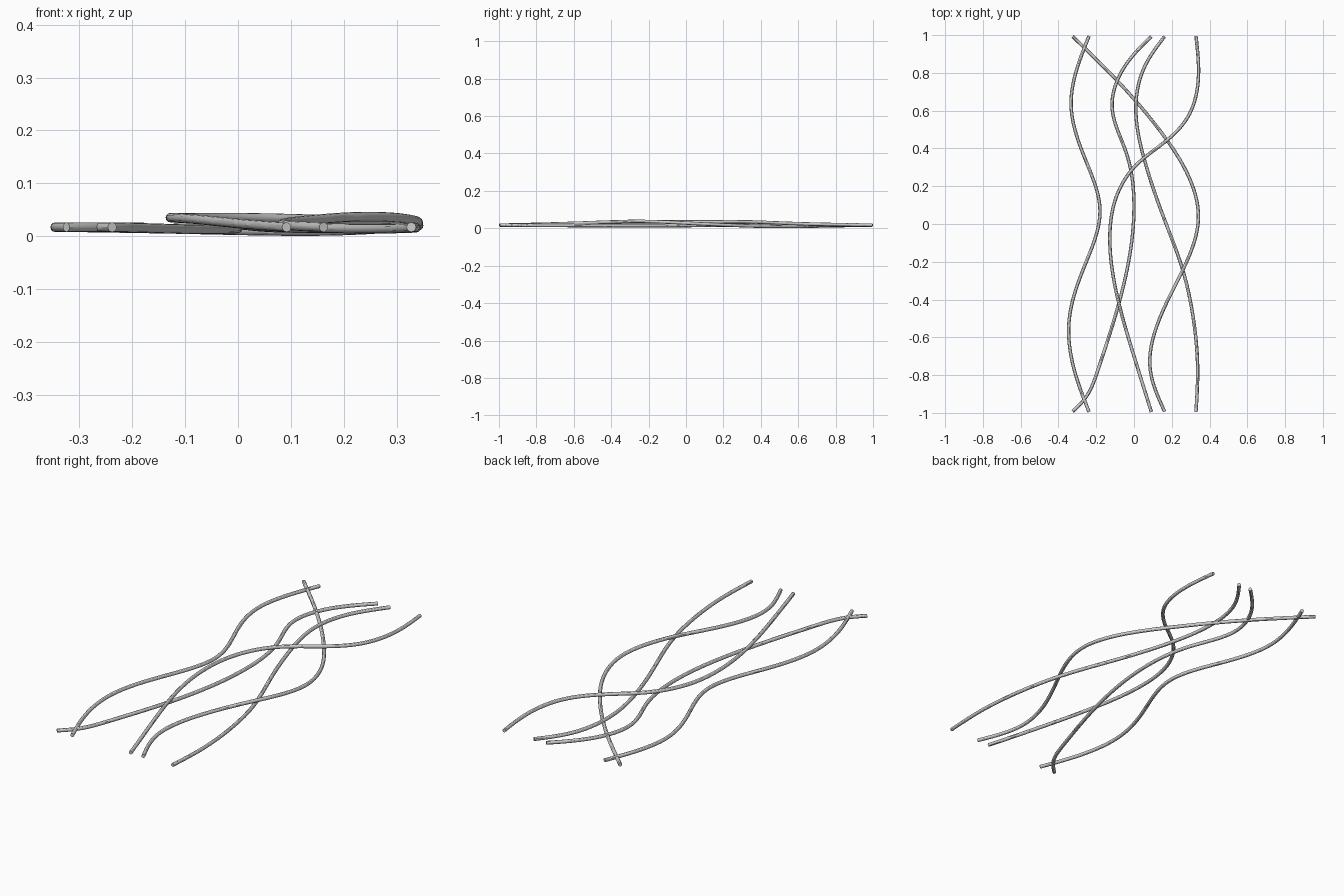
import bpy
from mathutils import Vector

if "Cube" in bpy.data.objects:
    bpy.data.objects.remove(bpy.data.objects["Cube"])

RADIUS = 0.009


def smooth_tangents(p, h):
    """Tangents of a natural, curvature-continuous spline through the points."""
    n = len(p)
    s = [(p[i + 1] - p[i]) / h[i] for i in range(n - 1)]
    m = [s[min(i, n - 2)].copy() for i in range(n)]
    for _ in range(40):
        m[0] = (3 * s[0] - m[1]) / 2
        for i in range(1, n - 1):
            a, b = h[i - 1], h[i]
            m[i] = (3 * (b * s[i - 1] + a * s[i]) - b * m[i - 1] - a * m[i + 1]) / (2 * (a + b))
        m[-1] = (3 * s[-1] - m[-2]) / 2
    return m


def strand(name, pts):
    """Round rod swept along a smooth path, with flat capped ends."""
    p = [Vector(c) for c in pts]
    h = [(b - a).length for a, b in zip(p, p[1:])]
    m = smooth_tangents(p, h)
    cu = bpy.data.curves.new(name, 'CURVE')
    cu.dimensions = '3D'
    cu.bevel_depth = RADIUS
    cu.bevel_resolution = 4
    cu.resolution_u = 14
    cu.use_fill_caps = True
    sp = cu.splines.new('BEZIER')
    sp.bezier_points.add(len(p) - 1)
    for i, bp in enumerate(sp.bezier_points):
        bp.handle_left_type = bp.handle_right_type = 'FREE'
        bp.co = p[i]
        bp.handle_left = p[i] - m[i] * h[max(i - 1, 0)] / 3
        bp.handle_right = p[i] + m[i] * h[min(i, len(h) - 1)] / 3
    ob = bpy.data.objects.new(name, cu)
    bpy.context.collection.objects.link(ob)
    bpy.ops.object.select_all(action='DESELECT')
    ob.select_set(True)
    bpy.context.view_layer.objects.active = ob
    bpy.ops.object.convert(target='MESH')
    bpy.ops.object.shade_smooth_by_angle()


Z = 0.017  # resting height of the strand ends

# flat wavy strand on the left
strand("left_strand", [
    (-0.238, 0.995, Z), (-0.333, 0.63, Z), (-0.265, 0.36, Z), (-0.18, 0.07, Z),
    (-0.265, -0.23, Z), (-0.345, -0.53, Z), (-0.317, -0.77, Z), (-0.238, -0.995, Z)])

# long diagonal strand: dips under, then rises over
strand("diagonal_strand", [
    (-0.325, 0.993, Z), (-0.09, 0.76, 0.013), (0.17, 0.45, 0.010),
    (0.29, 0.25, 0.016), (0.341, 0.04, 0.026), (0.26, -0.24, 0.037),
    (0.14, -0.49, 0.031), (0.085, -0.76, 0.022), (0.162, -0.993, Z)])

# inner strand running to the lower left
strand("inner_strand", [
    (0.092, 0.993, Z), (-0.058, 0.82, Z), (-0.116, 0.62, Z), (-0.042, 0.38, 0.016),
    (0.0, 0.1, 0.015), (-0.08, -0.42, 0.013), (-0.19, -0.77, 0.016),
    (-0.257, -0.92, Z), (-0.325, -0.993, Z)])

# inner strand running to the lower right
strand("right_inner_strand", [
    (0.162, 0.993, Z), (0.055, 0.83, Z), (0.01, 0.63, 0.021), (0.055, 0.34, 0.017),
    (0.155, 0.04, 0.015), (0.26, -0.25, 0.014), (0.317, -0.52, 0.015),
    (0.337, -0.77, 0.016), (0.328, -0.995, Z)])

# top strand, lying over the others
strand("over_strand", [
    (0.328, 0.995, Z), (0.34, 0.76, 0.021), (0.287, 0.57, 0.026),
    (0.17, 0.44, 0.031), (0.0, 0.30, 0.035), (-0.095, 0.14, 0.035),
    (-0.128, -0.08, 0.035), (-0.08, -0.42, 0.032), (0.0, -0.70, 0.024),
    (0.092, -0.995, Z)])
